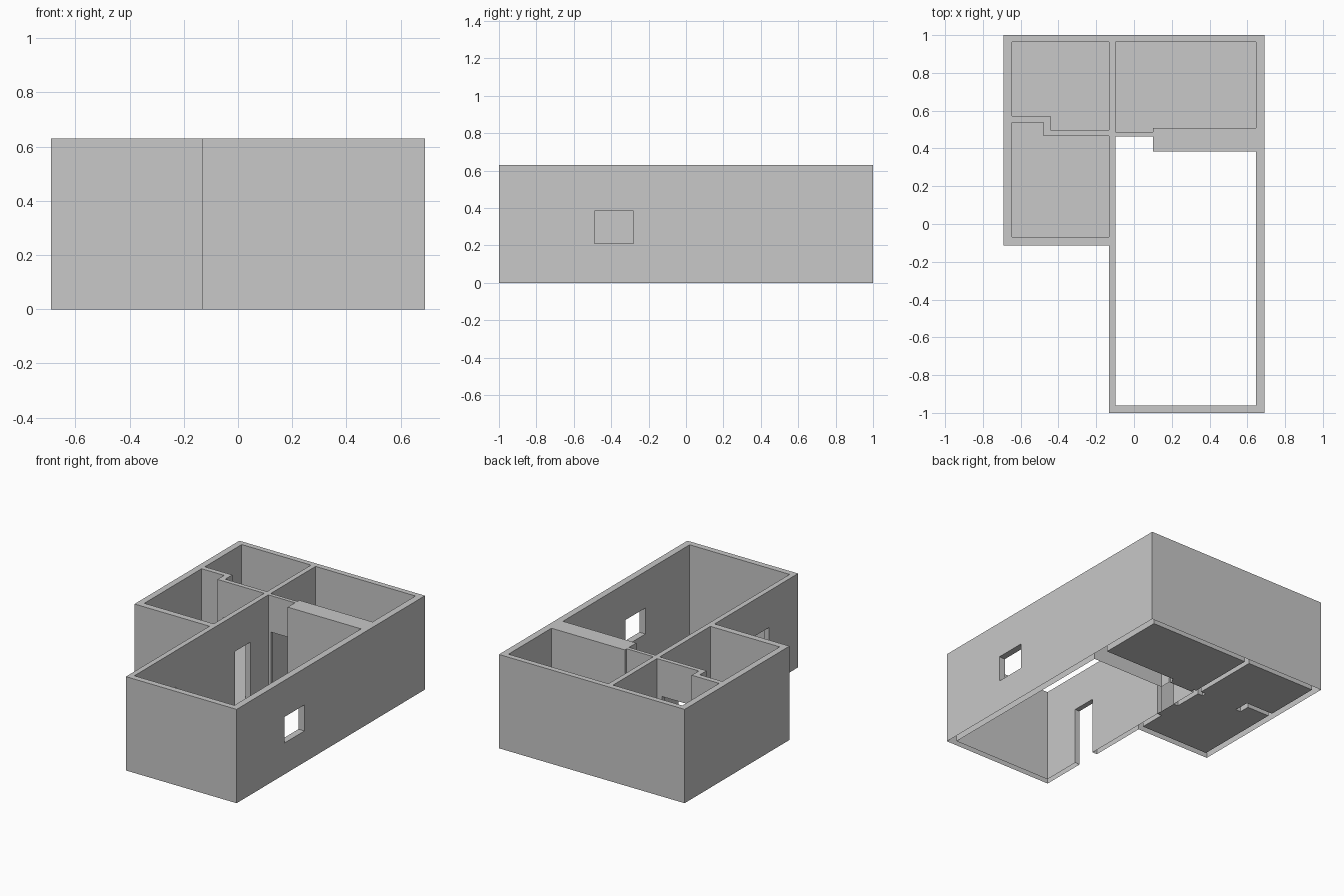
import bpy, bmesh
from mathutils import Vector

if "Cube" in bpy.data.objects:
    bpy.data.objects.remove(bpy.data.objects["Cube"])

HEIGHT, LINTEL, BELOW = 0.63, 0.385, -0.1


def prism(name, outline, low, high):
    """Extrude a plan outline between two heights."""
    bm = bmesh.new()
    base = bm.faces.new([bm.verts.new((x, y, low)) for x, y in outline])
    top = bmesh.ops.extrude_face_region(bm, geom=[base])["geom"]
    bmesh.ops.translate(bm, vec=Vector((0, 0, high - low)),
                        verts=[g for g in top if isinstance(g, bmesh.types.BMVert)])
    bmesh.ops.recalc_face_normals(bm, faces=bm.faces)
    mesh = bpy.data.meshes.new(name)
    bm.to_mesh(mesh)
    bm.free()
    obj = bpy.data.objects.new(name, mesh)
    bpy.context.collection.objects.link(obj)
    return obj


def box(name, x0, x1, y0, y1, low, high):
    return prism(name, [(x0, y0), (x1, y0), (x1, y1), (x0, y1)], low, high)


# Outer block of the building, with a base that is trimmed off later
house = prism("house_walls", [(-.69, 1), (-.69, -.113), (-.133, -.113),
                              (-.133, -1), (.69, -1), (.69, 1)], BELOW, HEIGHT)

# Rooms, open at the top; the main room has no floor
rooms = {
    "main_room": [(-.098, -.96), (.645, -.96), (.645, .385),
                  (.10, .385), (.10, .462), (-.098, .462)],
    "back_left_room": [(-.098, .963), (.645, .963), (.645, .507),
                       (.10, .507), (.10, .487), (-.098, .487)],
    "back_right_room": [(-.647, .963), (-.132, .963), (-.132, .497),
                        (-.443, .497), (-.443, .572), (-.647, .572)],
    "side_room": [(-.647, -.07), (-.132, -.07), (-.132, .467),
                  (-.48, .467), (-.48, .538), (-.647, .538)],
}
cutters = [prism(n, o, BELOW * 2 if n == "main_room" else 0, 1)
           for n, o in rooms.items()]

# Doorways and the window
cutters += [
    box("outer_doorway", -.2, -.09, -.69, -.52, BELOW * 2, LINTEL),
    box("side_doorway", -.14, -.09, .11, .27, 0, LINTEL),
    box("back_left_doorway", -.08, .09, .455, .495, 0, LINTEL),
    box("back_right_doorway", -.44, -.17, .46, .505, 0, LINTEL),
    box("window_opening", .6, .75, -.49, -.28, .21, LINTEL),
]
for cutter in cutters:
    cutter.hide_render = True
    mod = house.modifiers.new(cutter.name, 'BOOLEAN')
    mod.operation, mod.solver, mod.object = 'DIFFERENCE', 'EXACT', cutter

# Bake the cuts, then drop the helpers
graph = bpy.context.evaluated_depsgraph_get()
baked = bpy.data.meshes.new_from_object(house.evaluated_get(graph))
house.modifiers.clear()
house.data = baked
for cutter in cutters:
    bpy.data.objects.remove(cutter)

# Trim the base just under the floors, leaving the walls open underneath
bm = bmesh.new()
bm.from_mesh(baked)
bmesh.ops.bisect_plane(bm, geom=bm.verts[:] + bm.edges[:] + bm.faces[:],
                       plane_co=(0, 0, -.0005), plane_no=(0, 0, 1), clear_inner=True)
bm.to_mesh(baked)
bm.free()

# Plain grey plaster
grey = bpy.data.materials.new("plaster_grey")
grey.use_nodes = True
color = (.58, .58, .58, 1)
grey.diffuse_color = color
grey.node_tree.nodes["Principled BSDF"].inputs["Base Color"].default_value = color
baked.materials.clear()
baked.materials.append(grey)
